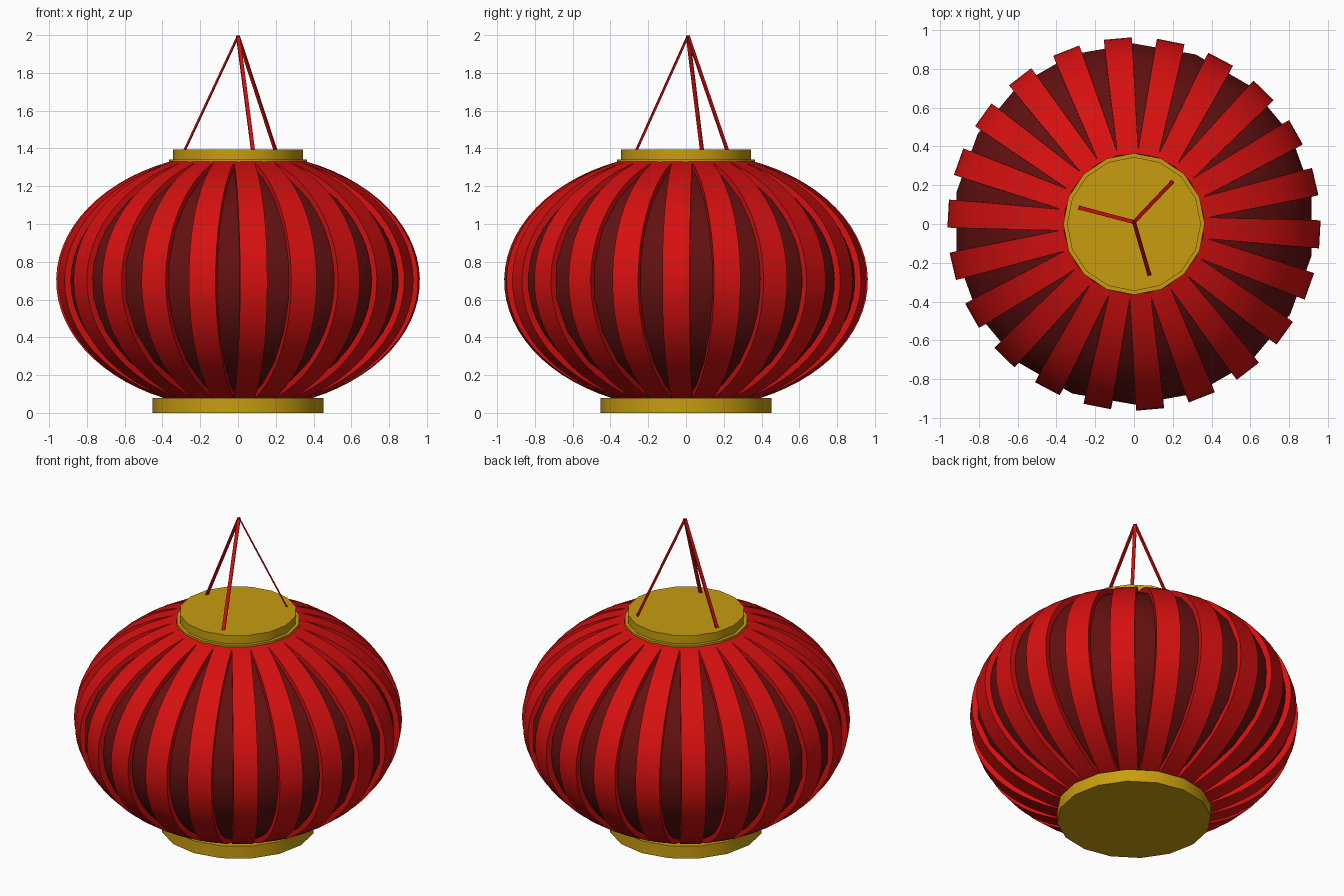
import bpy, bmesh
from math import sin, cos, pi, radians
from mathutils import Vector, Matrix

if "Cube" in bpy.data.objects:
    bpy.data.objects.remove(bpy.data.objects["Cube"], do_unlink=True)


def material(name, rgb):
    m = bpy.data.materials.new(name)
    m.use_nodes = True
    m.diffuse_color = (*rgb, 1)
    m.node_tree.nodes["Principled BSDF"].inputs["Base Color"].default_value = (*rgb, 1)
    return m


RED = material("bright red", (0.68, 0.005, 0.005))
DARK = material("dark red", (0.125, 0.005, 0.005))
GOLD = material("gold", (0.58, 0.34, 0.005))
MID = 0.70          # height of the widest point


def finish(name, bm, mat, smooth=True):
    bmesh.ops.recalc_face_normals(bm, faces=bm.faces)
    mesh = bpy.data.meshes.new(name)
    bm.to_mesh(mesh)
    bm.free()
    mesh.materials.append(mat)
    ob = bpy.data.objects.new(name, mesh)
    bpy.context.collection.objects.link(ob)
    if smooth:
        bpy.ops.object.select_all(action="DESELECT")
        ob.select_set(True)
        bpy.context.view_layer.objects.active = ob
        bpy.ops.object.shade_smooth_by_angle(angle=radians(30))
    return ob


def disc(name, radius, low, high):
    bm = bmesh.new()
    bmesh.ops.create_cone(bm, cap_ends=True, segments=16, radius1=radius, radius2=radius,
                          depth=high - low, matrix=Matrix.Translation((0, 0, (low + high) / 2)))
    finish(name, bm, GOLD)


# Inner paper body: a squashed low-poly globe
bm = bmesh.new()
bmesh.ops.create_uvsphere(bm, u_segments=18, v_segments=11, radius=1,
                          matrix=Matrix.Translation((0, 0, MID)) @ Matrix.Diagonal((0.94, 0.94, 0.655, 1)))
finish("paper_body", bm, DARK)


# Curved flat ribs around the body, narrowing to the ends
def rib(bm, turn, steps=28):
    spin = Matrix.Rotation(turn, 3, "Z")
    last = None
    for i in range(steps + 1):
        a = radians(-66 + 134 * i / steps)
        half = 0.072 - 0.022 * abs(sin(a)) ** 3
        ring = []
        for r, h, side in ((0.96, 0.68, -1), (0.96, 0.68, 1), (0.925, 0.645, 1), (0.925, 0.645, -1)):
            ring.append(bm.verts.new(spin @ Vector((r * cos(a), side * half, MID + h * sin(a)))))
        if last:
            for k in range(4):
                n = (k + 1) % 4
                bm.faces.new((last[k], last[n], ring[n], ring[k]))
        else:
            bm.faces.new(ring)
        last = ring
    bm.faces.new(last)


bm = bmesh.new()
RIBS = 22
for i in range(RIBS):
    rib(bm, radians(-3.2) + 2 * pi * i / RIBS)
finish("ribs", bm, RED)

# Gold base and stepped top cap
disc("base_ring", 0.453, 0, 0.08)
disc("cap_flange", 0.365, 1.325, 1.342)
disc("top_cap", 0.345, 1.335, 1.395)

# Three flat hanging cords meeting at the top
apex = Vector((0.0, 0.01, 1.995))
for i, foot in enumerate(((0.2, 0.22), (-0.285, 0.085), (0.08, -0.265))):
    start = Vector((*foot, 1.385))
    along = apex - start
    wide = along.cross(Vector((0, 0, 1))).normalized()
    thin = wide.cross(along).normalized()
    turn = Matrix((wide, thin, along.normalized())).transposed().to_4x4()
    bm = bmesh.new()
    bmesh.ops.create_cube(bm, size=1, matrix=Matrix.Translation((start + apex) / 2) @ turn
                          @ Matrix.Diagonal((0.02, 0.009, along.length, 1)))
    finish(f"hanging_cord_{i + 1}", bm, RED, smooth=False)
